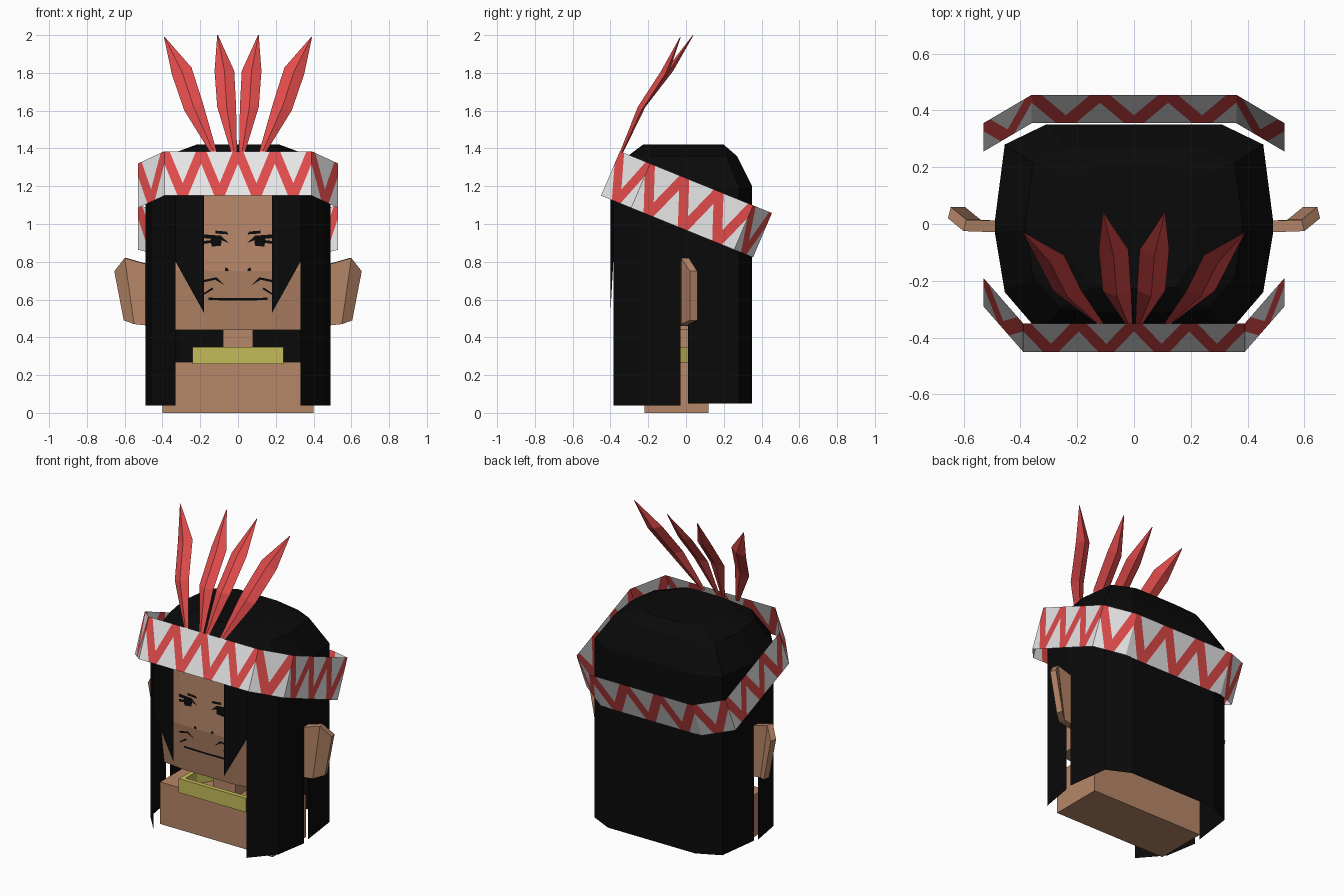
import bpy
import bmesh
from mathutils import Vector

cube = bpy.data.objects.get("Cube")
if cube:
    bpy.data.objects.remove(cube, do_unlink=True)


def material(name, rgb):
    m = bpy.data.materials.new(name)
    m.use_nodes = True
    m.diffuse_color = (*rgb, 1)
    m.node_tree.nodes["Principled BSDF"].inputs["Base Color"].default_value = (*rgb, 1)
    return m


SKIN = material("skin", (0.47, 0.24, 0.14))
BLACK = material("black", (0.003, 0.003, 0.003))
RED = material("red", (0.75, 0.07, 0.07))
WHITE = material("white", (0.8, 0.8, 0.8))
YELLOW = material("yellow", (0.56, 0.5, 0.1))


def finish(name, bm, mats, mirror=False, fix_normals=True):
    if fix_normals:
        bmesh.ops.recalc_face_normals(bm, faces=bm.faces[:])
    mesh = bpy.data.meshes.new(name)
    bm.to_mesh(mesh)
    bm.free()
    for m in mats:
        mesh.materials.append(m)
    ob = bpy.data.objects.new(name, mesh)
    bpy.context.collection.objects.link(ob)
    if mirror:
        ob.modifiers.new("mirror", "MIRROR").use_clip = True
    return ob


def loft(name, rings, mat, mirror=False, ring_shape=False):
    """Skin a list of rings; cap the ends, or join last to first."""
    bm = bmesh.new()
    loops = [[bm.verts.new(p) for p in r] for r in rings]
    pairs = list(zip(loops, loops[1:]))
    if ring_shape:
        pairs.append((loops[-1], loops[0]))
    else:
        bm.faces.new(loops[0])
        bm.faces.new(loops[-1])
    for a, b in pairs:
        for i in range(len(a)):
            j = (i + 1) % len(a)
            bm.faces.new((a[i], a[j], b[j], b[i]))
    return finish(name, bm, [mat], mirror)


def box(name, x, y0, y1, z0, z1, mat):
    ring = [(-x, y0), (x, y0), (x, y1), (-x, y1)]
    return loft(name, [[(*p, z) for p in ring] for z in (z0, z1)], mat)


# Shoulders, neck
box("shoulders", 0.4, -0.22, 0.12, 0, 0.27, SKIN)
box("neck", 0.08, -0.14, 0.06, 0.25, 0.5, SKIN)

# Head, slightly forward at the cheeks
FACE = [(0.44, -0.30), (0.75, -0.345), (1.25, -0.33)]
head = []
for z, y in FACE:
    half = [(0.18, y), (0.33, y + 0.02), (0.33, 0.2)]
    head.append([(px, py, z) for px, py in half]
                + [(-px, py, z) for px, py in reversed(half)])
loft("head", head, SKIN)

# Necklace, a band tapering to the back
outer = [(0.24, -0.26), (0.24, -0.12), (0.13, 0.07)]
outer += [(-x, y) for x, y in reversed(outer)]
inner = [(x * 0.87, -0.1 + (y + 0.1) * 0.82) for x, y in outer]
loft("necklace", [[(x, y, z) for x, y in o] for o, z in
                  ((outer, 0.26), (outer, 0.35), (inner, 0.35), (inner, 0.26))],
     YELLOW, ring_shape=True)

# Ears
ear = [(0.46, -0.03, 0.78), (0.6, -0.025, 0.82), (0.655, 0.02, 0.75),
       (0.605, 0.02, 0.49), (0.55, -0.025, 0.47), (0.46, -0.03, 0.46)]
bm = bmesh.new()
front = [bm.verts.new(p) for p in ear]
back = [bm.verts.new((x - 0.01, y + 0.04, z)) for x, y, z in ear]
for side in (front, back):
    bm.faces.new((side[0], side[1], side[4], side[5]))
    bm.faces.new(side[1:5])
for i in range(6):
    j = (i + 1) % 6
    bm.faces.new((front[i], front[j], back[j], back[i]))
finish("ears", bm, [SKIN], mirror=True)

# Hair: hanging panels, each with its lower edge heights, and a faceted crown
outline = [(0, -0.4), (0.18, -0.4), (0.33, -0.385), (0.455, -0.24), (0.49, -0.03),
           (0.49, 0.01), (0.455, 0.28), (0.31, 0.35), (0, 0.35)]
hems = [(1.18, 1.18), (0.53, 0.8), (0.04, 0.04), (0.04, 0.04), (0.75, 0.75),
        (0.05, 0.05), (0.05, 0.05), (0.05, 0.05)]
bm = bmesh.new()
rows = []
for sx, sy, z in ((1, 1, 1.2), (0.78, 0.77, 1.36), (0.45, 0.57, 1.42)):
    rows.append([bm.verts.new((x * sx, y * sy, z)) for x, y in outline])
for i, (h0, h1) in enumerate(hems):
    low = [bm.verts.new((*outline[i], h0)), bm.verts.new((*outline[i + 1], h1))]
    bm.faces.new((low[0], low[1], rows[0][i + 1], rows[0][i]))
    for a, b in zip(rows, rows[1:]):
        bm.faces.new((a[i], a[i + 1], b[i + 1], b[i]))
bm.faces.new(rows[2])
finish("hair", bm, [BLACK], mirror=True, fix_normals=False)

# Headband: tilted strip of panels, each with whole zigzags
drop = Vector((0, -0.1, -0.235))


def band_point(x, y):
    return Vector((x, y, 1.385 - (y + 0.35) * 0.406))


corners = [(-0.39, -0.35), (0.39, -0.35), (0.53, -0.19), (0.53, 0.355),
           (0.36, 0.455), (-0.36, 0.455), (-0.53, 0.355), (-0.53, -0.19)]
zigzags = [4, 1, 3, 1, 3, 1, 3, 1]
S = 0.28
cell = [(1, [(0, 0), (S, 0), (1, 1 - S), (1, 1), (1 - S, 1), (0, S)]),
        (0, [(S, 0), (1, 0), (1, 1 - S)]),
        (0, [(0, S), (1 - S, 1), (0, 1)])]
bm = bmesh.new()
for k, count in enumerate(zigzags):
    a = band_point(*corners[k])
    b = band_point(*corners[(k + 1) % len(corners)])
    for n in range(2 * count):
        for colour, poly in cell:
            pts = []
            for u, v in poly:
                u = 1 - u if n % 2 else u
                pts.append(bm.verts.new(a.lerp(b, (n + u) / (2 * count)) + drop * v))
            if not n % 2:
                pts.reverse()
            bm.faces.new(pts).material_index = colour
bmesh.ops.remove_doubles(bm, verts=bm.verts[:], dist=0.0005)
finish("headband", bm, [WHITE, RED], fix_normals=False)

# Feathers: spine points (x, y, z) with half width and half thickness
sizes = [(0.013, 0.008), (0.05, 0.02), (0.052, 0.022), (0.002, 0.002)]
spines = {
    "outer_feathers": [(0.12, -0.35, 1.36), (0.235, -0.235, 1.62),
                       (0.298, -0.11, 1.81), (0.39, -0.03, 1.99)],
    "inner_feathers": [(0.018, -0.35, 1.36), (0.06, -0.235, 1.62),
                       (0.072, -0.09, 1.81), (0.108, 0.038, 2.0)],
}
for name, spine in spines.items():
    rings = []
    for (x, y, z), (w, t) in zip(spine, sizes):
        tilt = w * 0.35 if name.startswith("outer") else 0
        rings.append([(x - w, y, z + tilt), (x, y - t, z),
                      (x + w, y, z - tilt), (x, y + t, z)])
    loft(name, rings, RED, mirror=True)


# Painted face: thin flat shapes just in front of the skin
def face_y(z):
    (z0, y0), (z1, y1) = FACE[:2] if z < FACE[1][0] else FACE[1:]
    return y0 + (y1 - y0) * (z - z0) / (z1 - z0) - 0.004


marks = {
    "eyebrows": [(0.05, 0.945), (0.12, 0.95), (0.12, 0.965), (0.06, 0.96)],
    "upper_eyelids": [(0.05, 0.9), (0.1, 0.92), (0.18, 0.925), (0.18, 0.945), (0.09, 0.938)],
    "irises": [(0.09, 0.885), (0.14, 0.88), (0.145, 0.925), (0.085, 0.925)],
    "eye_corners": [(0.14, 0.9), (0.18, 0.895), (0.18, 0.91), (0.14, 0.915)],
    "nostrils": [(0.05, 0.752), (0.07, 0.752), (0.066, 0.77), (0.053, 0.765)],
    "smile_lines": [(0.07, 0.675), (0.12, 0.705), (0.18, 0.692), (0.18, 0.704), (0.115, 0.718)],
    "cheek_lines": [(0.13, 0.655), (0.18, 0.625), (0.18, 0.635), (0.135, 0.665)],
    "mouth": [(0, 0.595), (0.155, 0.597), (0.155, 0.61), (0, 0.607)],
}
for name, poly in marks.items():
    bm = bmesh.new()
    bm.faces.new([bm.verts.new((x, face_y(z), z)) for x, z in poly])
    finish(name, bm, [BLACK], mirror=True, fix_normals=False)
